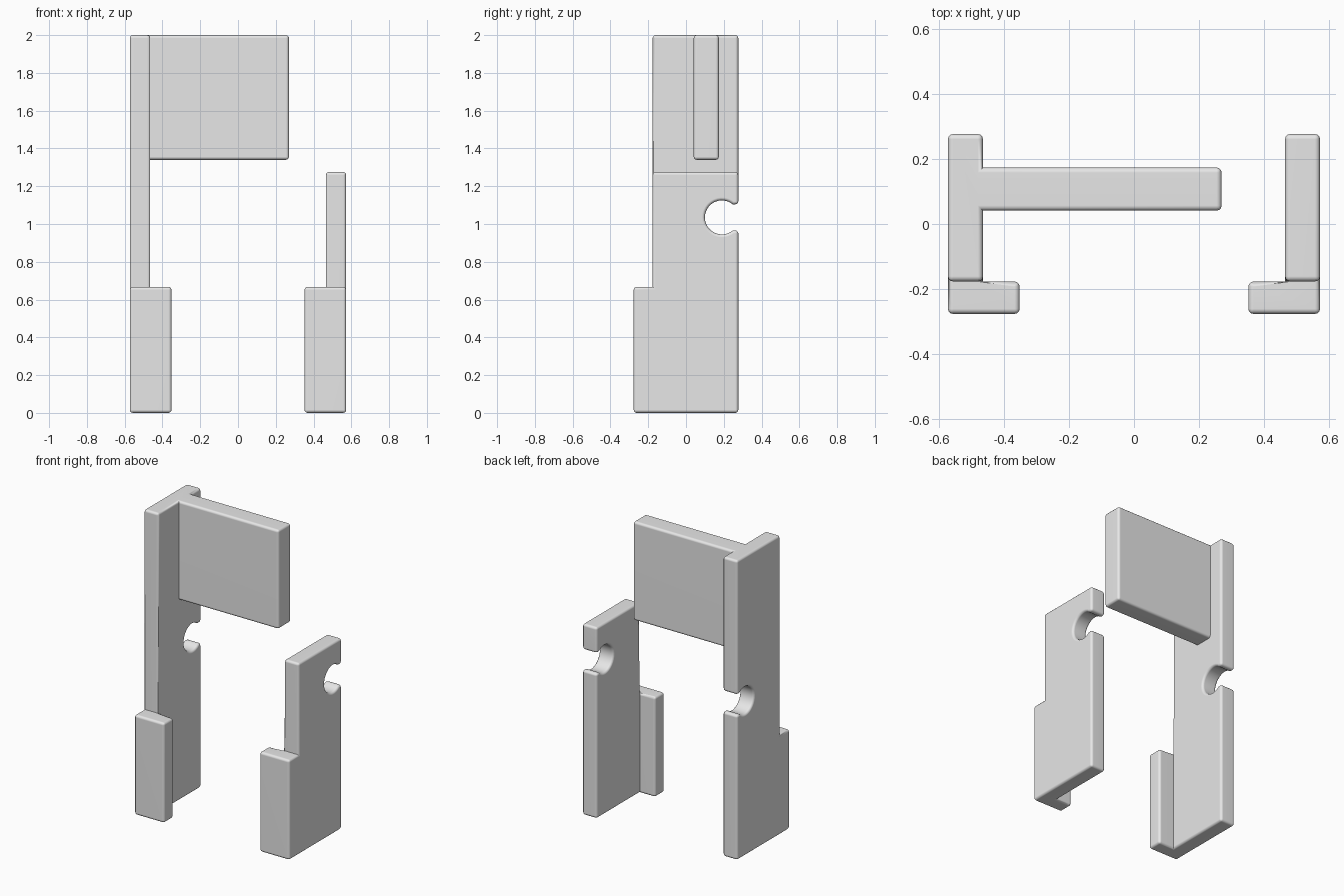
import bpy, bmesh
from math import cos, sin, radians

cube = bpy.data.objects.get("Cube")
if cube:
    bpy.data.objects.remove(cube, do_unlink=True)

grey = bpy.data.materials.new("light_grey")
grey.use_nodes = True
grey.diffuse_color = (0.8, 0.8, 0.8, 1)
grey.node_tree.nodes["Principled BSDF"].inputs["Base Color"].default_value = (0.8, 0.8, 0.8, 1)

OUT, INNER, FLANGE_END = 0.573, 0.465, 0.352
FRONT, STEP, BACK = -0.277, -0.177, 0.277
FLANGE_TOP = 0.667


def prism(name, outline, x0, x1):
    """Extrude a (y, z) outline from x0 to x1."""
    bm = bmesh.new()
    face = bm.faces.new([bm.verts.new((x0, y, z)) for y, z in outline])
    ext = bmesh.ops.extrude_face_region(bm, geom=[face])["geom"]
    for v in ext:
        if isinstance(v, bmesh.types.BMVert):
            v.co.x = x1
    bmesh.ops.recalc_face_normals(bm, faces=bm.faces)
    mesh = bpy.data.meshes.new(name)
    bm.to_mesh(mesh)
    bm.free()
    obj = bpy.data.objects.new(name, mesh)
    bpy.context.collection.objects.link(obj)
    return obj


def rect(y0, y1, z0, z1):
    return [(y0, z0), (y1, z0), (y1, z1), (y0, z1)]


def wall_outline(top):
    """Stepped side wall with a round, open notch in its back edge."""
    cy, cz, r, a = 0.19, 1.035, 0.09, 50
    n = 24
    arc = []
    for i in range(n + 1):
        t = radians(-a - (360 - 2 * a) * i / n)
        arc.append((cy + r * cos(t), cz + r * sin(t)))
    lip = r * sin(radians(a))
    return ([(FRONT, 0), (BACK, 0), (BACK, cz - lip)] + arc +
            [(BACK, cz + lip), (BACK, top), (STEP, top),
             (STEP, FLANGE_TOP), (FRONT, FLANGE_TOP)])


def fuse_and_round(obj, extras):
    """Join the extras to obj and round the outer edges."""
    for e in extras:
        mod = obj.modifiers.new("join", 'BOOLEAN')
        mod.operation, mod.solver, mod.object = 'UNION', 'EXACT', e
    deps = bpy.context.evaluated_depsgraph_get()
    mesh = bpy.data.meshes.new_from_object(obj.evaluated_get(deps))
    obj.modifiers.clear()
    obj.data = mesh
    for e in extras:
        bpy.data.objects.remove(e, do_unlink=True)

    bm = bmesh.new()
    bm.from_mesh(mesh)
    bmesh.ops.remove_doubles(bm, verts=bm.verts, dist=0.0001)
    bmesh.ops.dissolve_limit(bm, angle_limit=radians(1), verts=bm.verts, edges=bm.edges)
    bmesh.ops.recalc_face_normals(bm, faces=bm.faces)
    edges = [e for e in bm.edges if e.is_manifold and e.is_convex
             and e.calc_face_angle() > radians(60)]
    bmesh.ops.bevel(bm, geom=edges, offset=0.016, segments=3, profile=0.5,
                    affect='EDGES', clamp_overlap=False)
    bm.to_mesh(mesh)
    bm.free()
    mesh.materials.clear()
    mesh.materials.append(grey)

    bpy.ops.object.select_all(action='DESELECT')
    obj.select_set(True)
    bpy.context.view_layer.objects.active = obj
    bpy.ops.object.shade_smooth_by_angle(angle=radians(40))
    wn = obj.modifiers.new("even_shading", 'WEIGHTED_NORMAL')
    wn.keep_sharp = True


# Side walls with their front flanges; the tall right one carries the panel
for name, side, top in (("right_bracket", -1, 2.0), ("left_bracket", 1, 1.275)):
    wall = prism(name, wall_outline(top), side * OUT, side * INNER)
    parts = [prism("front_flange", rect(FRONT, STEP, 0, FLANGE_TOP),
                   side * 0.52, side * FLANGE_END)]
    if side < 0:
        parts.append(prism("upper_panel", rect(0.041, 0.174, 1.34, top), -0.52, 0.27))
    fuse_and_round(wall, parts)
